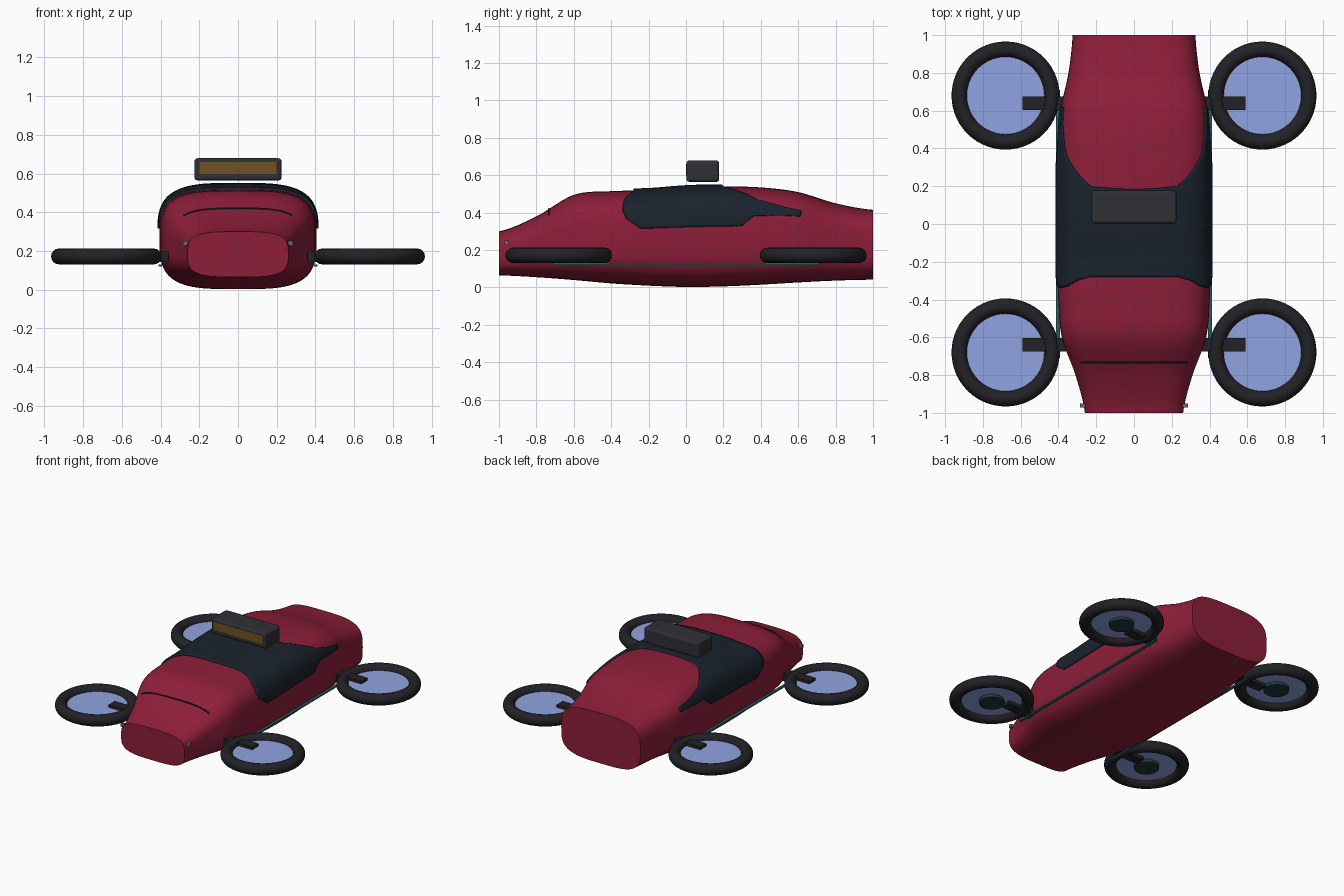
import bpy, bmesh
from math import sin, cos, pi, radians

if "Cube" in bpy.data.objects:
    bpy.data.objects.remove(bpy.data.objects["Cube"])

# Body stations every 0.2 along y, from nose to tail
HALF_W = [.26, .31, .382, .401, .405, .405, .405, .402, .39, .347, .325]
TOP = [.30, .38, .495, .515, .52, .535, .54, .535, .51, .45, .415]
BOTTOM = [.065, .055, .04, .022, .01, .003, .006, .015, .027, .037, .042]
POWER = 2 / 3.5


def material(name, rgb):
    m = bpy.data.materials.new(name)
    m.diffuse_color = (*rgb, 1)
    m.use_nodes = True
    m.node_tree.nodes["Principled BSDF"].inputs["Base Color"].default_value = m.diffuse_color
    return m


RED = material("red paint", (.27, .013, .042))
GLASS = material("dark glass", (.010, .016, .025))
BLACK = material("black", (.016, .016, .02))
GREY = material("dark grey", (.028, .028, .036))
AMBER = material("amber", (.16, .085, .018))
BLUE = material("rotor blue", (.28, .37, .75))
TEAL = material("teal", (.02, .12, .13))
HUB = material("hub", (.015, .04, .045))
LAMP = material("lamp", (.15, .15, .15))


def spline(vals, y):
    t = min(max((y + 1) / .2, 0), 9.9999)
    i, f = int(t), t - int(t)
    p = lambda k: vals[min(max(k, 0), 10)]
    a, b, c, d = p(i - 1), p(i), p(i + 1), p(i + 2)
    return b + .5 * f * (c - a + f * (2*a - 5*b + 4*c - d + f * (3*(b - c) + d - a)))


def piecewise(keys, x):
    for (x0, y0), (x1, y1) in zip(keys, keys[1:]):
        if x <= x1:
            return y0 + (y1 - y0) * max(0, x - x0) / (x1 - x0)
    return keys[-1][1]


def skin(y, a, lift=0):
    """Point on the rounded-box body section at y, angle a."""
    w = spline(HALF_W, y) + lift
    top, low = spline(TOP, y), spline(BOTTOM, y)
    h = (top - low) / 2 + lift
    sq = lambda v: (1 if v >= 0 else -1) * abs(v) ** POWER
    return (w * sq(cos(a)), y, (top + low) / 2 + h * sq(sin(a)))


def grid_object(name, rows, closed, mat, caps=False):
    bm = bmesh.new()
    vs = [[bm.verts.new(p) for p in r] for r in rows]
    n = len(rows[0])
    for r0, r1 in zip(vs, vs[1:]):
        for j in range(n if closed else n - 1):
            k = (j + 1) % n
            bm.faces.new((r0[j], r0[k], r1[k], r1[j]))
    if caps:
        bm.faces.new(vs[0])
        bm.faces.new(vs[-1])
    bmesh.ops.recalc_face_normals(bm, faces=bm.faces)
    me = bpy.data.meshes.new(name)
    bm.to_mesh(me)
    bm.free()
    ob = bpy.data.objects.new(name, me)
    bpy.context.collection.objects.link(ob)
    return finish(ob, name, mat)


def finish(ob, name, mat, smooth=True):
    ob.name = name
    ob.data.materials.append(mat)
    if smooth:
        bpy.ops.object.select_all(action='DESELECT')
        ob.select_set(True)
        bpy.context.view_layer.objects.active = ob
        bpy.ops.object.shade_smooth_by_angle(angle=radians(35))
    return ob


def box(name, centre, size, mat, bevel=0):
    bpy.ops.mesh.primitive_cube_add(size=1, location=centre)
    ob = bpy.context.object
    ob.scale = size
    bpy.ops.object.transform_apply(location=False, rotation=False, scale=True)
    if bevel:
        b = ob.modifiers.new("bevel", 'BEVEL')
        b.width, b.segments = bevel, 3
    return finish(ob, name, mat, False)


def cylinder(name, centre, radius, depth, mat):
    bpy.ops.mesh.primitive_cylinder_add(vertices=48, radius=radius, depth=depth, location=centre)
    return finish(bpy.context.object, name, mat)


# Body shell
rows = [[skin(-1 + i / 40, 2 * pi * j / 80) for j in range(80)] for i in range(81)]
grid_object("body", rows, True, RED, caps=True)

# Wraparound canopy: a patch of the body skin with shaped front and back edges
FRONT = [(.06, -.25), (.2, -.32), (.4, -.34), (.7, -.33), (.95, -.30), (1.2, -.28), (1.58, -.28)]
BACK = [(.06, .30), (.22, .37), (.26, .61), (.40, .62), (.44, .52), (.6, .38),
        (.95, .27), (1.2, .20), (1.58, .185)]
rows = []
for i in range(121):
    a = .06 + (pi - .12) * i / 120
    m = min(a, pi - a)
    y0, y1 = piecewise(FRONT, m), piecewise(BACK, m)
    rows.append([skin(y0 + (y1 - y0) * j / 40, a, .002) for j in range(41)])
canopy = grid_object("canopy", rows, False, GLASS)
s = canopy.modifiers.new("thickness", 'SOLIDIFY')
s.thickness, s.offset = .02, 0

# Hood seam
cu = bpy.data.curves.new("hood_seam", 'CURVE')
cu.dimensions = '3D'
cu.bevel_depth = .005
sp = cu.splines.new('POLY')
sp.points.add(24)
for i, p in enumerate(sp.points):
    p.co = (*skin(-.733, .75 + (pi - 1.5) * i / 24), 1)
seam = bpy.data.objects.new("hood_seam", cu)
bpy.context.collection.objects.link(seam)
cu.materials.append(GLASS)

# Roof sensor pod with amber front panel
box("roof_pod", (0, .09, .622), (.45, .175, .115), GREY, .016)
box("roof_pod_panel", (0, .006, .63), (.40, .012, .062), AMBER)

for sx, side in ((-1, "left"), (1, "right")):
    # Side light strip and nose lamp
    box(f"side_strip_{side}", (sx * .402, 0, .125), (.02, 1.42, .01), TEAL)
    box(f"nose_lamp_{side}", (sx * .27, -.96, .24), (.03, .022, .024), LAMP)
    for sy, end in ((-1, "front"), (1, "rear")):
        # Ducted rotor: ring, disc, hub and arm
        tag = f"{end}_{side}"
        x, y = sx * .68, sy * .68
        bpy.ops.mesh.primitive_torus_add(location=(x, y, .172), major_radius=.245, minor_radius=.041,
                                         major_segments=56, minor_segments=16)
        finish(bpy.context.object, f"rotor_ring_{tag}", BLACK)
        cylinder(f"rotor_disc_{tag}", (x, y, .172), .215, .01, BLUE)
        cylinder(f"rotor_hub_{tag}", (x, y, .16), .085, .03, HUB)
        box(f"rotor_arm_{tag}", (sx * .475, sy * .64, .17), (.23, .072, .055), BLACK)
